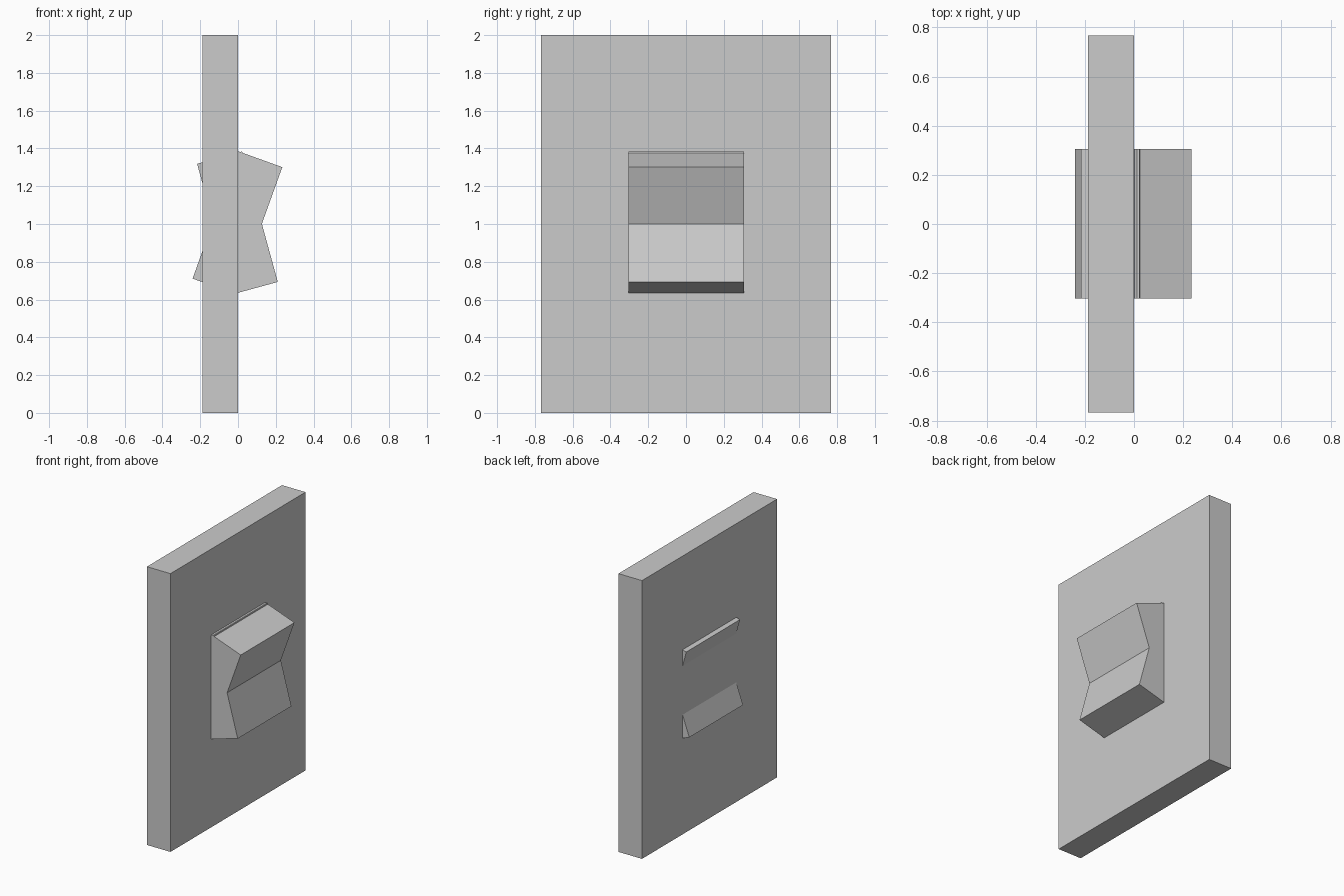
import bpy, math

if "Cube" in bpy.data.objects:
    bpy.data.objects.remove(bpy.data.objects["Cube"])


def box(name, center, size, tilt=0.0):
    """Box of a given size, tilted in degrees about the y axis."""
    bpy.ops.mesh.primitive_cube_add(size=1, location=center,
                                    rotation=(0, math.radians(tilt), 0))
    obj = bpy.context.object
    obj.name = name
    obj.scale = size
    return obj


# Wall plate
box("wall_plate", (-0.0935, 0, 1), (0.187, 1.534, 2))

# Rocker made of two crossed slabs that poke through the plate
for name, tilt in (("rocker_upper", 19.8), ("rocker_lower", -15.3)):
    box(name, (-0.003, 0.001, 1.006), (0.247, 0.61, 0.716), tilt)
